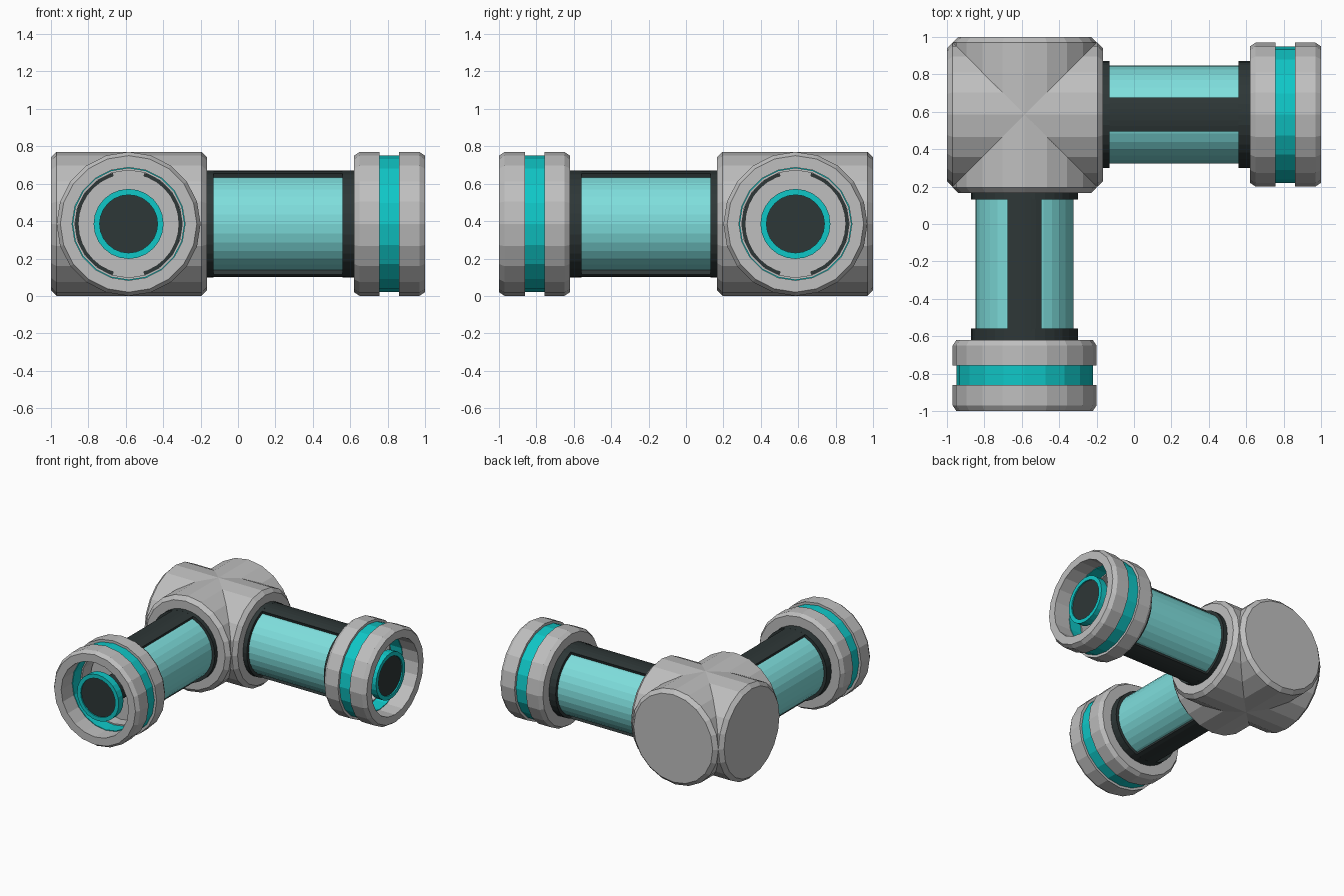
import bpy, bmesh
from math import cos, sin, pi
from mathutils import Matrix, Vector

cube = bpy.data.objects.get("Cube")
if cube:
    bpy.data.objects.remove(cube, do_unlink=True)


def material(name, r, g, b):
    m = bpy.data.materials.new(name)
    m.use_nodes = True
    m.diffuse_color = (r, g, b, 1)
    node = next(n for n in m.node_tree.nodes if n.type == 'BSDF_PRINCIPLED')
    node.inputs["Base Color"].default_value = (r, g, b, 1)
    node.inputs["Roughness"].default_value = 0.6
    return m


GREY = material("light grey", 0.52, 0.52, 0.52)
TEAL = material("bright teal", 0.005, 0.57, 0.57)
PALE = material("pale teal", 0.21, 0.73, 0.72)
DARK = material("dark slate", 0.027, 0.038, 0.038)

HUB = Vector((-0.585, 0.585, 0.385))
UP = Vector((0, 0, 1))


def frame(direction):
    """Local z runs along the arm, local x points up."""
    d = Vector(direction)
    m = Matrix((UP, d.cross(UP), d)).transposed().to_4x4()
    m.translation = HUB
    return m


def revolve(name, section, mat, place, sides=20, start=0.0, sweep=2 * pi):
    """Sweep a closed (radius, distance) section round the arm axis."""
    full = sweep > 6.28
    bm = bmesh.new()
    rings = []
    for i in range(sides if full else sides + 1):
        a = start + sweep * i / sides
        rings.append([bm.verts.new((r * cos(a), r * sin(a), s)) for r, s in section])
    count = len(section)
    for i in range(sides):
        p, q = rings[i], rings[(i + 1) % len(rings)]
        for j in range(count):
            k = (j + 1) % count
            if section[j][0] == 0 and section[k][0] == 0:
                continue
            bm.faces.new((p[j], p[k], q[k], q[j]))
    if not full:
        bm.faces.new(rings[0])
        bm.faces.new(rings[-1])
    bmesh.ops.remove_doubles(bm, verts=bm.verts, dist=1e-5)
    bmesh.ops.recalc_face_normals(bm, faces=bm.faces)
    mesh = bpy.data.meshes.new(name)
    bm.to_mesh(mesh)
    bm.free()
    mesh.materials.append(mat)
    ob = bpy.data.objects.new(name, mesh)
    ob.matrix_world = place
    bpy.context.collection.objects.link(ob)
    return ob


def tube(inner, outer, s0, s1):
    return [(inner, s0), (outer, s0), (outer, s1), (inner, s1)]


def chamfered(inner, outer, s0, s1, low=0.0, high=0.0, drop=0.02):
    """Tube section with optional chamfers at its two ends."""
    pts = [(inner, s0)]
    pts += [(outer - drop, s0), (outer, s0 + low)] if low else [(outer, s0)]
    pts += [(outer, s1 - high), (outer - drop, s1)] if high else [(outer, s1)]
    return pts + [(inner, s1)]


for side, direction in (("left", (1, 0, 0)), ("front", (0, -1, 0))):
    place = frame(direction)

    def part(name, section, mat, **kw):
        return revolve(f"{side}_{name}", section, mat, place, **kw)

    # Hub barrel, crossing the other one at the corner
    part("hub_barrel", chamfered(0, 0.385, -0.415, 0.42, 0.03, 0.03, 0.03), GREY)

    # Arm: pale core, end collars and the strips above and below
    part("arm_core", tube(0, 0.262, 0.40, 1.19), PALE, sides=32)
    part("inner_collar", tube(0, 0.286, 0.40, 0.455), DARK, sides=32)
    part("outer_collar", tube(0, 0.286, 1.145, 1.215), DARK, sides=32)
    for label, centre in (("upper", 0), ("lower", pi)):
        part(label + "_strip", tube(0.23, 0.285, 0.44, 1.16), DARK,
             sides=6, start=centre - 0.325, sweep=0.65)
        part(label + "_socket_tab", tube(0.25, 0.287, 1.21, 1.25), GREY,
             sides=4, start=centre - 0.31, sweep=0.62)

    # End cap: two grey rings with a teal band between them
    part("cap_rear_ring", chamfered(0.287, 0.385, 1.205, 1.342, low=0.03), GREY)
    part("cap_band", tube(0.297, 0.365, 1.342, 1.445), TEAL)
    part("cap_front_ring", chamfered(0.302, 0.385, 1.445, 1.585, high=0.03), GREY)

    # Socket inside the cap: floor plate, rod and rimmed button
    part("socket_floor", tube(0, 0.27, 1.21, 1.25), GREY, sides=32)
    part("socket_rod", tube(0, 0.10, 1.24, 1.50), DARK)
    part("button", tube(0, 0.158, 1.49, 1.535), DARK, sides=24)
    part("button_rim", tube(0.155, 0.187, 1.485, 1.545), TEAL, sides=24)
